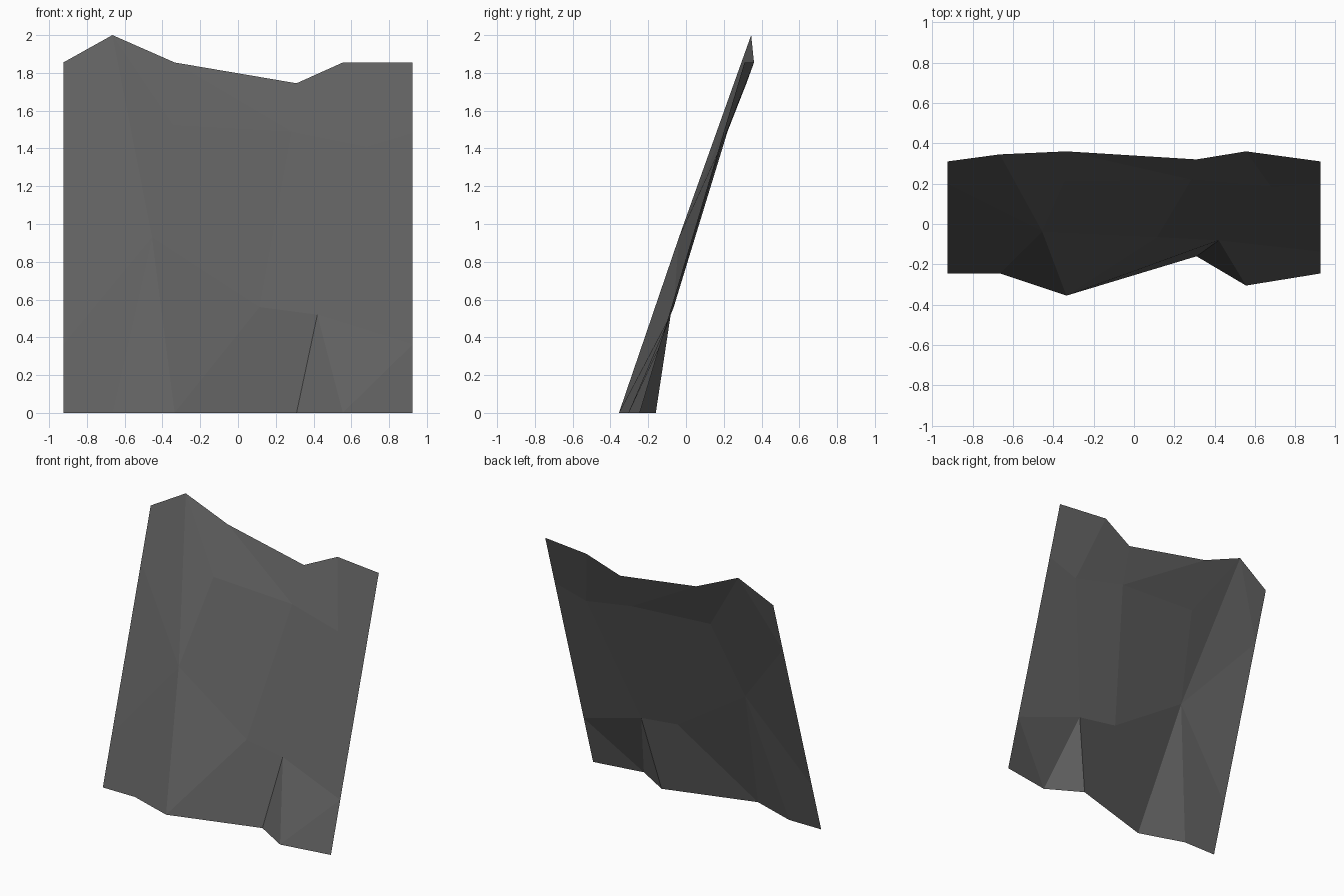
import bpy, bmesh

if "Cube" in bpy.data.objects:
    bpy.data.objects.remove(bpy.data.objects["Cube"])

# Colour
grey = bpy.data.materials.new("dark grey stone")
grey.diffuse_color = (0.12, 0.12, 0.12, 1)
grey.use_nodes = True
grey.node_tree.nodes["Principled BSDF"].inputs["Base Color"].default_value = grey.diffuse_color

# Top and bottom outlines share the same x stations, left to right
xs = (-0.925, -0.665, -0.335, 0.31, 0.555, 0.925)
base_y = (-0.245, -0.245, -0.355, -0.16, -0.305, -0.245)
top_yz = ((0.31, 1.855), (0.345, 2.0), (0.36, 1.855),
          (0.32, 1.745), (0.36, 1.855), (0.31, 1.855))

bm = bmesh.new()
B = [bm.verts.new((x, y, 0)) for x, y in zip(xs, base_y)]
T = [bm.verts.new((x, y, z)) for x, (y, z) in zip(xs, top_yz)]


def on_side(i, f):
    """Point on the straight left (0) or right (5) side of the panel."""
    return bm.verts.new(B[i].co.lerp(T[i].co, f))


left_low, left_high = on_side(0, 0.195), on_side(0, 0.8)
right_low, right_high = on_side(5, 0.195), on_side(5, 0.8)

# Chiselled ridge points inside the panel
a, b, c, d, e, f = [bm.verts.new(p) for p in (
    (0.68, 0.185, 1.41), (0.285, 0.22, 1.49), (-0.345, 0.21, 1.525),
    (-0.455, -0.037, 0.93), (0.115, -0.065, 0.56), (0.42, -0.081, 0.52))]

# Facets, counter-clockwise from the front
for face in (
    # lower band
    (B[0], B[1], d, left_low), (B[1], B[2], d), (B[2], e, d),
    (B[2], B[3], f, e), (B[3], B[4], f), (B[4], right_low, f),
    (B[4], B[5], right_low),
    # middle band
    (left_low, d, left_high), (d, e, b, c), (e, f, a, b),
    (f, right_low, right_high, a),
    # upper band
    (left_high, d, T[1]), (left_high, T[1], T[0]), (d, c, T[1]),
    (c, b, T[2], T[1]), (b, T[3], T[2]), (b, a, T[4], T[3]),
    (a, right_high, T[5], T[4]),
):
    bm.faces.new(face)
bm.normal_update()

mesh = bpy.data.meshes.new("rock_wall_panel")
bm.to_mesh(mesh)
bm.free()
mesh.materials.append(grey)
bpy.context.collection.objects.link(bpy.data.objects.new("rock_wall_panel", mesh))
